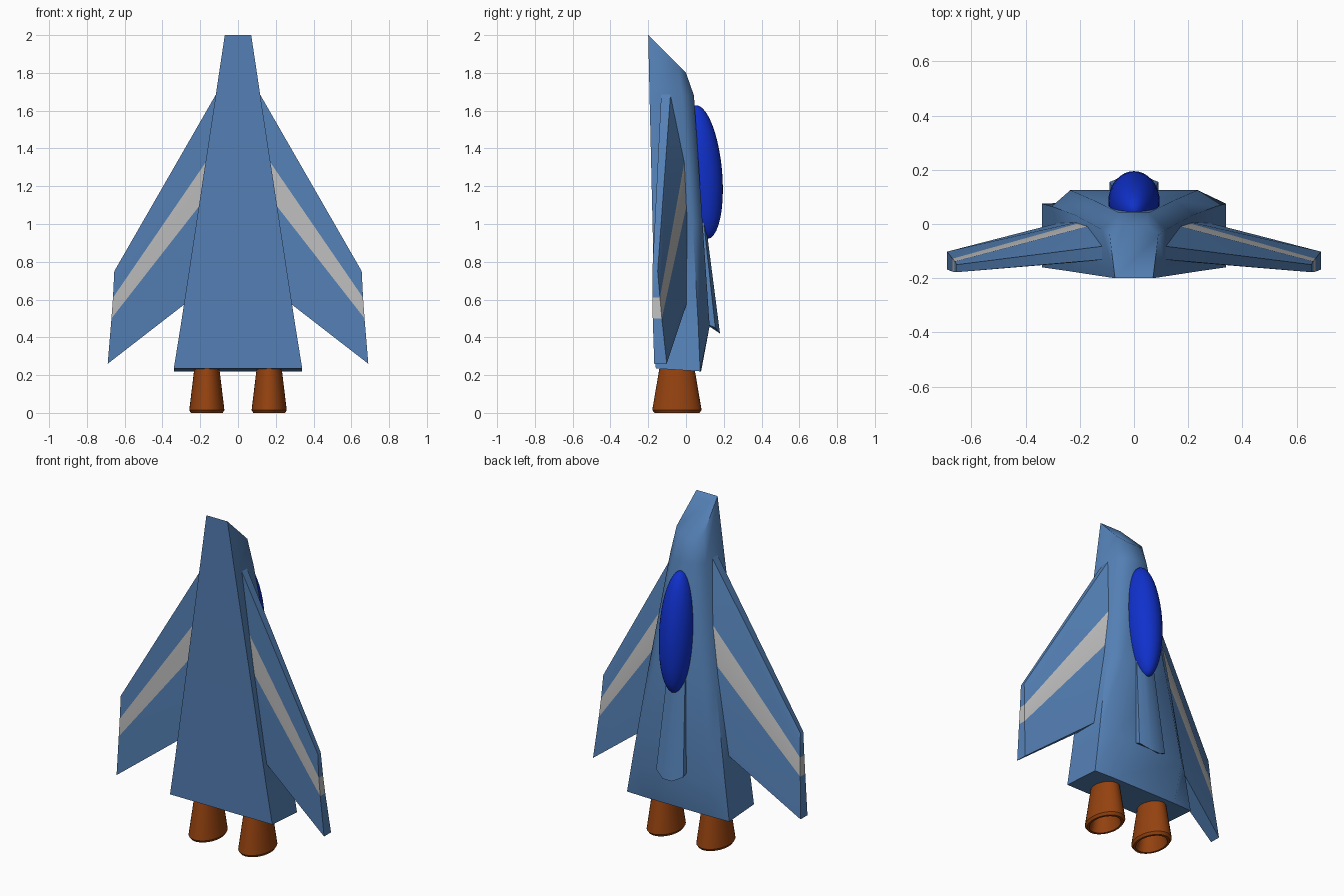
import bpy, bmesh, math
from mathutils import Matrix

old = bpy.data.objects.get("Cube")
if old:
    bpy.data.objects.remove(old, do_unlink=True)


def material(name, rgb):
    m = bpy.data.materials.new(name)
    m.use_nodes = True
    m.diffuse_color = (*rgb, 1)
    m.node_tree.nodes["Principled BSDF"].inputs["Base Color"].default_value = (*rgb, 1)
    return m


BLUE = material("hull blue", (0.09, 0.22, 0.47))
GREY = material("stripe grey", (0.52, 0.52, 0.52))
GLASS = material("canopy blue", (0.005, 0.03, 0.6))
RUST = material("nozzle rust", (0.30, 0.055, 0.005))


def finish(name, bm, mats, angle):
    bmesh.ops.recalc_face_normals(bm, faces=bm.faces)
    mesh = bpy.data.meshes.new(name)
    bm.to_mesh(mesh)
    bm.free()
    for m in mats:
        mesh.materials.append(m)
    obj = bpy.data.objects.new(name, mesh)
    bpy.context.collection.objects.link(obj)
    bpy.ops.object.select_all(action="DESELECT")
    obj.select_set(True)
    bpy.context.view_layer.objects.active = obj
    bpy.ops.object.shade_smooth_by_angle(angle=math.radians(angle))
    return obj


def loft(rings, band_material=lambda i, j: 0):
    """Skin closed rings of equal length and cap both ends."""
    bm = bmesh.new()
    loops = [[bm.verts.new(p) for p in ring] for ring in rings]
    n = len(loops[0])
    for i, (a, b) in enumerate(zip(loops, loops[1:])):
        for j in range(n):
            k = (j + 1) % n
            f = bm.faces.new((a[j], a[k], b[k], b[j]))
            f.material_index = band_material(i, j)
    bm.faces.new(loops[0])
    bm.faces.new(loops[-1])
    return bm


def mirrored(half):
    """Close a half section across x = 0."""
    return half + [(-x, y, z) for x, y, z in reversed(half)]


# Fuselage: belly corner, side corner and shoulder at each station
def hull_width(z):
    return 0.34 - (z - 0.22) * 0.152


def station(z, belly, side, shoulder_x, shoulder_y):
    w = hull_width(z)
    return mirrored([(w, belly, z), (w, side, z), (shoulder_x, shoulder_y, z)])


base = mirrored([(0.34, -0.16, 0.235), (0.34, 0.075, 0.22), (0.22, 0.08, 0.22)])
nose = mirrored([(0.07, -0.2, 2.0), (0.09, -0.04, 1.84), (0.045, 0.0, 1.8)])
body = loft([base,
             station(0.46, -0.165, 0.065, 0.235, 0.125),
             station(1.0, -0.177, 0.035, 0.15, 0.088),
             station(1.68, -0.193, -0.02, 0.055, 0.042),
             nose])
finish("fuselage", body, [BLUE], 50)

# Dorsal spine behind the canopy
def spine_ring(w, low, wall, ridge, z_low, z_ridge):
    return mirrored([(w, low, z_low), (w, wall, (z_low + z_ridge) / 2),
                     (w * 0.35, ridge, z_ridge)])


spine = loft([spine_ring(0.09, 0.09, 0.155, 0.18, 0.48, 0.42),
              spine_ring(0.06, 0.05, 0.095, 0.105, 1.0, 1.0),
              spine_ring(0.03, 0.0, 0.04, 0.05, 1.5, 1.5)])
finish("dorsal_spine", spine, [BLUE], 40)

# Canopy
bm = bmesh.new()
bmesh.ops.create_uvsphere(bm, u_segments=32, v_segments=20, radius=1,
                          matrix=Matrix.Translation((0, 0.083, 1.275))
                          @ Matrix.Rotation(0.09, 4, "X")
                          @ Matrix.Diagonal((0.095, 0.108, 0.355, 1)))
finish("canopy", bm, [GLASS], 60)

# Wings: chord stations as (x, z, lower y, upper y), leading edge first
ROOT = [(0.10, 1.715, -0.13, -0.08), (0.10, 1.43, -0.132, 0.01),
        (0.10, 1.23, -0.132, 0.032), (0.10, 0.717, -0.12, 0.05)]
TIP = [(0.655, 0.75, -0.178, -0.15), (0.662, 0.61, -0.178, -0.138),
       (0.67, 0.50, -0.176, -0.128), (0.69, 0.26, -0.168, -0.102)]


def wing_ring(chord, side):
    upper = [(side * x, hi, z) for x, z, lo, hi in chord]
    lower = [(side * x, lo, z) for x, z, lo, hi in reversed(chord)]
    return upper + lower


def stripe(i, j):
    return 1 if j in (1, 5) else 0


for name, side in (("left_wing", 1), ("right_wing", -1)):
    bm = loft([wing_ring(ROOT, side), wing_ring(TIP, side)], stripe)
    # Split the flat tip cap so the stripe wraps round it
    bm.verts.ensure_lookup_table()
    tip = bm.verts[8:16]
    cap = [f for f in bm.faces if all(v in tip for v in f.verts)]
    bmesh.ops.delete(bm, geom=cap, context="FACES_ONLY")
    for k in range(3):
        f = bm.faces.new((tip[k], tip[k + 1], tip[6 - k], tip[7 - k]))
        f.material_index = int(k == 1)
    finish(name, bm, [BLUE, GREY], 30)

# Engine nozzles: oval flared tubes with a hollow mouth
PROFILE = [(0.66, 0.27), (0.97, 0.03), (0.99, 0.015), (0.9, 0.0),
           (0.78, 0.0), (0.72, 0.02), (0.6, 0.09)]
SIDES = 32
for name, cx in (("left_nozzle", 0.165), ("right_nozzle", -0.165)):
    rings = []
    for r, z in PROFILE:
        turn = [2 * math.pi * s / SIDES for s in range(SIDES)]
        rings.append([(cx + 0.094 * r * math.cos(a),
                       -0.048 + 0.132 * r * math.sin(a), z) for a in turn])
    finish(name, loft(rings), [RUST], 35)
